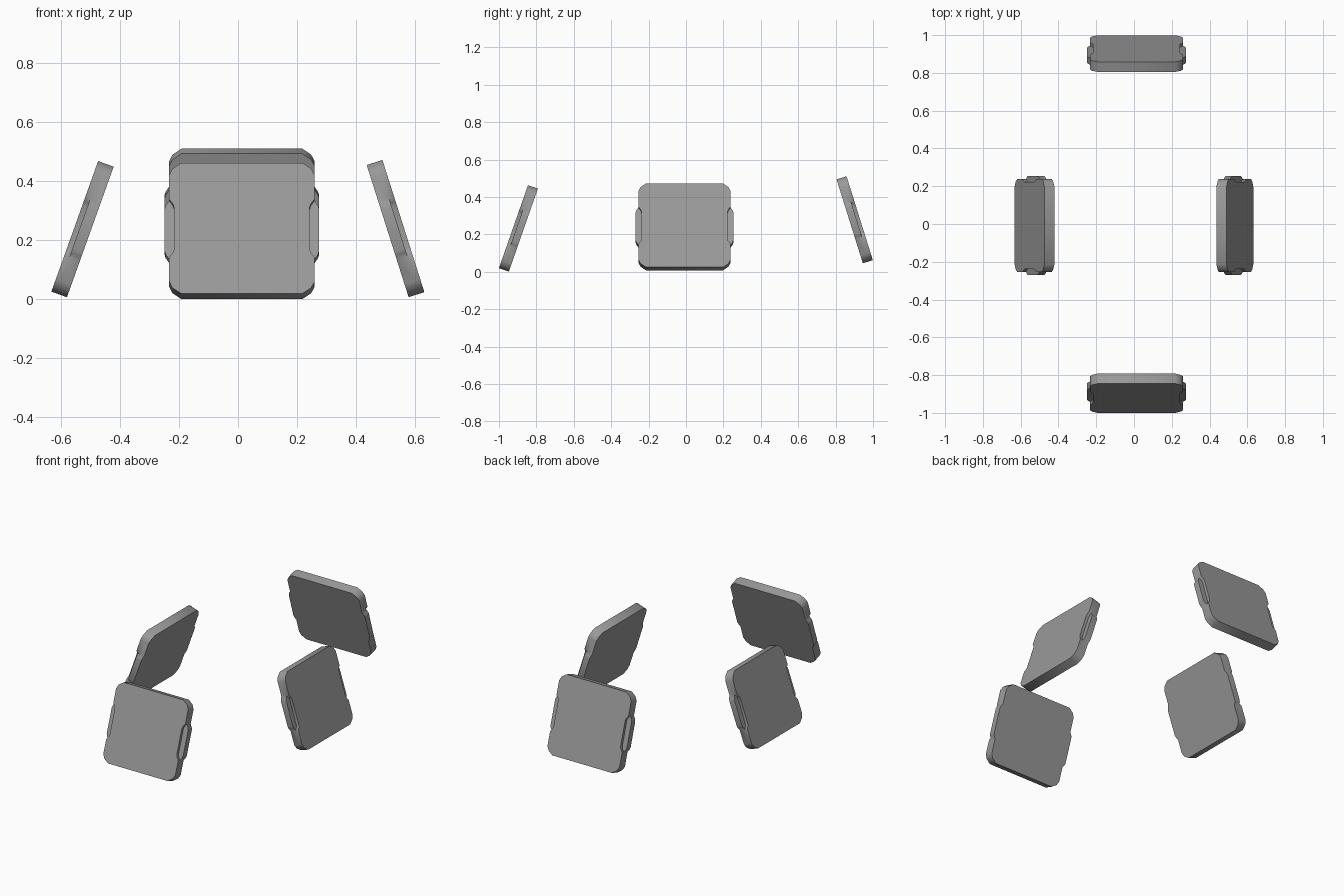
import bpy, bmesh
from math import radians
from mathutils import Matrix, Vector

if "Cube" in bpy.data.objects:
    bpy.data.objects.remove(bpy.data.objects["Cube"])

HW, HH, T = 0.247, 0.235, 0.056   # half width, half height, thickness
grey = bpy.data.materials.new("dark_grey")
grey.diffuse_color = (0.32, 0.32, 0.32, 1)
grey.use_nodes = True
grey.node_tree.nodes["Principled BSDF"].inputs["Base Color"].default_value = grey.diffuse_color


def outline(d):
    """Slab outline with cut corners; sides step by d (inwards if negative)."""
    quarter = [(HW + d, 0.075), (HW + d * 0.75, 0.088), (HW, 0.105),
               (HW, HH - 0.045), (HW - 0.012, HH - 0.021), (HW - 0.042, HH)]
    right = [(x, -z) for x, z in quarter[::-1]] + quarter
    return right + [(-x, -z) for x, z in right]


def panel(name, loc, tilt, turn):
    bm = bmesh.new()
    # outer layer has recessed sides, inner layer carries the raised grips
    layers = [(-T / 2, -0.017), (-0.01, -0.017), (-0.01, 0.015), (T / 2, 0.015)]
    loops = [[bm.verts.new((x, y, z)) for x, z in outline(d)] for y, d in layers]
    n = len(loops[0])
    bm.faces.new(loops[0])
    bm.faces.new(loops[-1][::-1])
    for a, b in zip(loops, loops[1:]):
        for i in range(n):
            j = (i + 1) % n
            bm.faces.new((a[j], a[i], b[i], b[j]))
    bmesh.ops.remove_doubles(bm, verts=bm.verts, dist=0.0001)
    bmesh.ops.recalc_face_normals(bm, faces=bm.faces)
    me = bpy.data.meshes.new(name)
    bm.to_mesh(me)
    bm.free()
    me.materials.append(grey)
    ob = bpy.data.objects.new(name, me)
    bpy.context.collection.objects.link(ob)
    ob.matrix_world = (Matrix.Translation(Vector(loc))
                       @ Matrix.Rotation(radians(turn), 4, 'Z')
                       @ Matrix.Rotation(radians(-tilt), 4, 'X'))
    # smooth rounded rim, sharp slab edges
    bpy.ops.object.select_all(action='DESELECT')
    ob.select_set(True)
    bpy.context.view_layer.objects.active = ob
    bpy.ops.object.shade_smooth_by_angle(angle=radians(42))


# four slabs leaning towards the centre
panel("front_panel", (0.013, -0.896, 0.232), 19.3, 0)
panel("right_panel", (0.534, -0.008, 0.240), 17.6, 90)
panel("back_panel", (0.013, 0.902, 0.278), 17.4, 180)
panel("left_panel", (-0.527, -0.008, 0.238), 19.7, -90)
